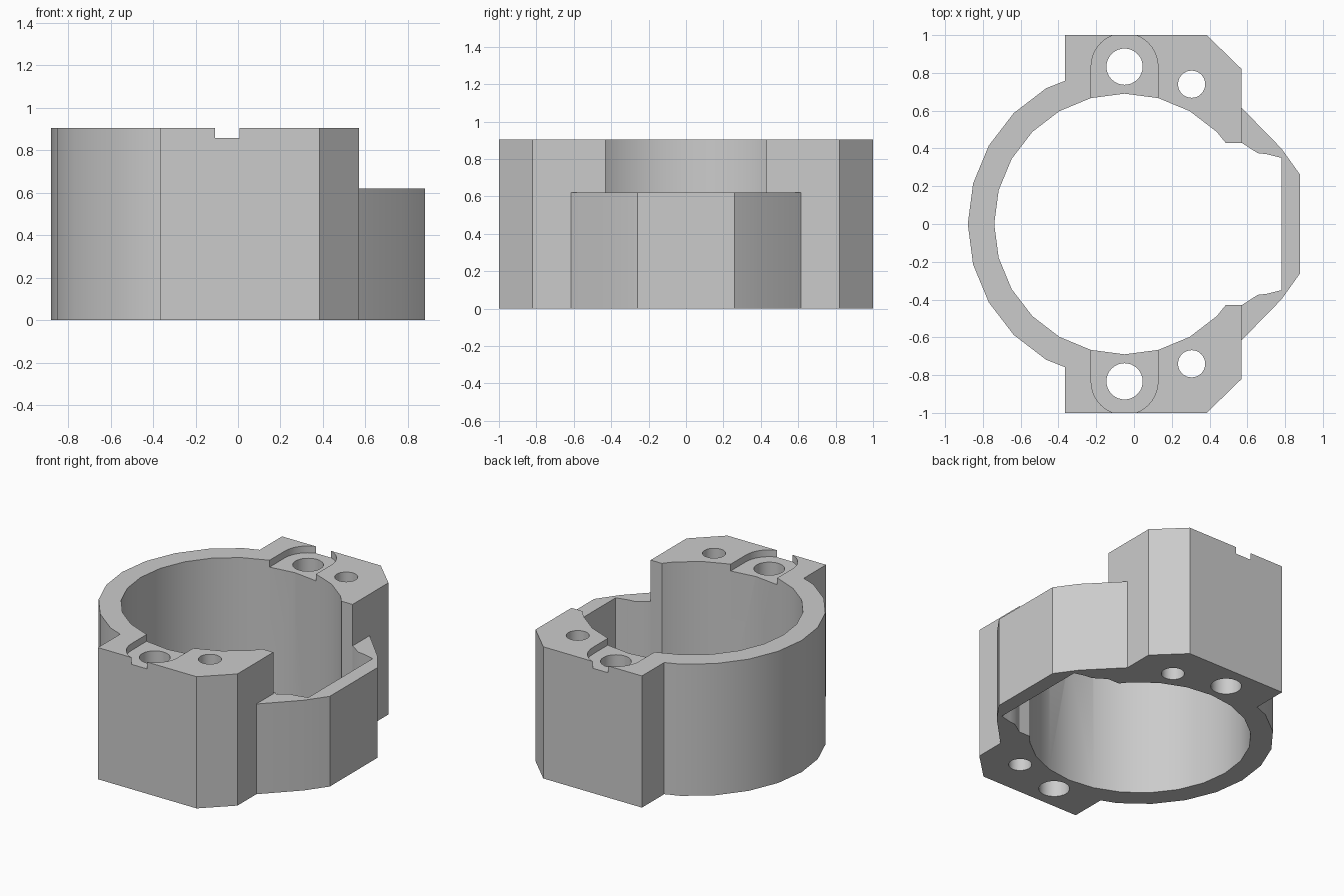
import bpy, bmesh, math

cube = bpy.data.objects.get("Cube")
if cube:
    bpy.data.objects.remove(cube)

grey = bpy.data.materials.new("plain grey")
grey.use_nodes = True
colour = (0.6, 0.6, 0.6, 1)
grey.diffuse_color = colour
grey.node_tree.nodes["Principled BSDF"].inputs["Base Color"].default_value = colour

HEIGHT, LOW, CX = 0.905, 0.62, -0.05
BOLT_Y, SLOT_R = 0.833, 0.177


def arc(cx, cy, r, start, end, steps):
    angles = [math.radians(start + (end - start) * i / steps) for i in range(steps + 1)]
    return [(cx + r * math.cos(a), cy + r * math.sin(a)) for a in angles]


def prism(name, points, z0, z1):
    """Extrude a closed outline between two heights."""
    bm = bmesh.new()
    face = bm.faces.new([bm.verts.new((x, y, z0)) for x, y in points])
    top = bmesh.ops.extrude_face_region(bm, geom=[face])["geom"]
    bmesh.ops.translate(bm, vec=(0, 0, z1 - z0),
                        verts=[v for v in top if isinstance(v, bmesh.types.BMVert)])
    bmesh.ops.recalc_face_normals(bm, faces=bm.faces)
    mesh = bpy.data.meshes.new(name)
    bm.to_mesh(mesh)
    bm.free()
    mesh.materials.append(grey)
    obj = bpy.data.objects.new(name, mesh)
    bpy.context.collection.objects.link(obj)
    return obj


def mirrored(points):
    return points + [(x, -y) for x, y in reversed(points)]


# Clamp body: outer half outline, then the bore half outline, both mirrored in y
outer = mirrored([(0.88, 0.26), (0.78, 0.40), (0.57, 0.615), (0.57, 0.82), (0.385, 1), (-0.365, 1),
                  (-0.365, 0.758)] + arc(CX, 0, 0.83, 120, 165, 3))
outer.insert(len(outer) // 2, (CX - 0.83, 0))
bore = mirrored([(0.78, 0.35), (0.70, 0.37), (0.655, 0.375), (0.57, 0.43), (0.485, 0.43)]
                + arc(CX, 0, 0.69, 45, 165, 8))
bore.insert(len(bore) // 2, (CX - 0.69, 0))
body = prism("clamp_body", outer, 0, HEIGHT)

# Cutters: bore, lowered end wall, bolt holes and round-ended slots
cutters = [prism("bore_cutter", bore, -0.1, 1.1),
           prism("end_wall_cutter", [(0.57, -1.1), (1.1, -1.1), (1.1, 1.1), (0.57, 1.1)], LOW, 1.1)]
for side, s in (("back", 1), ("front", -1)):
    for size, x, y, r in (("large", CX, BOLT_Y, 0.096), ("small", 0.305, 0.74, 0.072)):
        hole = arc(x, s * y, r, 0, 360, 32)[:-1]
        cutters.append(prism(f"{side}_{size}_hole_cutter", hole, -0.1, 1.1))
    slot = arc(CX, BOLT_Y, SLOT_R, 0, 180, 20) + [(CX - SLOT_R, 0.5), (CX + SLOT_R, 0.5)]
    cutters.append(prism(f"{side}_slot_cutter", [(x, s * y) for x, y in slot], HEIGHT - 0.047, 1.1))

bpy.context.view_layer.objects.active = body
body.select_set(True)
for cutter in cutters:
    mod = body.modifiers.new(cutter.name, "BOOLEAN")
    mod.operation = "DIFFERENCE"
    mod.solver = "EXACT"
    mod.object = cutter
    bpy.ops.object.modifier_apply(modifier=mod.name)
for cutter in cutters:
    bpy.data.objects.remove(cutter)

bpy.ops.object.shade_smooth_by_angle(angle=math.radians(30))
